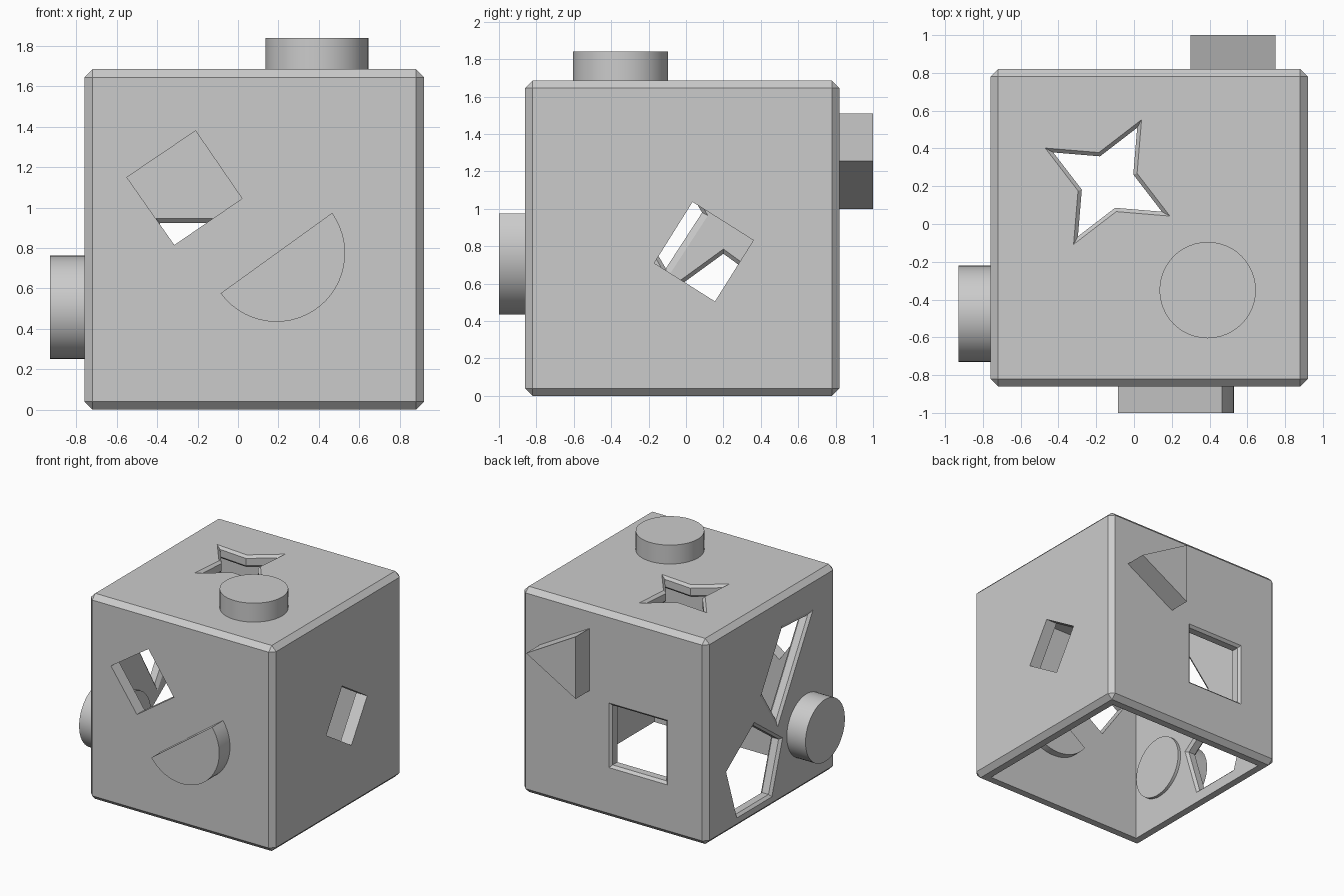
import bpy, bmesh, math

if "Cube" in bpy.data.objects:
    bpy.data.objects.remove(bpy.data.objects["Cube"])

X0, X1, Y0, Y1, H, T = -0.76, 0.92, -0.86, 0.82, 1.685, 0.10


def loft(name, axis, pts, layers):
    """Prism of a 2D outline along an axis; layers are (position, scale)."""
    cu = sum(p[0] for p in pts) / len(pts)
    cv = sum(p[1] for p in pts) / len(pts)
    place = {'x': lambda u, v, d: (d, u, v),
             'y': lambda u, v, d: (u, d, v),
             'z': lambda u, v, d: (u, v, d)}[axis]
    bm = bmesh.new()
    rings = [[bm.verts.new(place(cu + (u - cu) * k, cv + (v - cv) * k, d)) for u, v in pts]
             for d, k in layers]
    n = len(pts)
    for a, b in zip(rings, rings[1:]):
        for i in range(n):
            j = (i + 1) % n
            bm.faces.new((a[i], a[j], b[j], b[i]))
    bm.faces.new(rings[0])
    bm.faces.new(rings[-1])
    bmesh.ops.recalc_face_normals(bm, faces=bm.faces)
    me = bpy.data.meshes.new(name)
    bm.to_mesh(me)
    bm.free()
    ob = bpy.data.objects.new(name, me)
    bpy.context.collection.objects.link(ob)
    return ob


def arc(cu, cv, r, n, start=0.0, sweep=360.0):
    steps = n if sweep == 360 else n - 1
    return [(cu + r * math.cos(math.radians(start + sweep * i / steps)),
             cv + r * math.sin(math.radians(start + sweep * i / steps))) for i in range(n)]


def rect(u0, u1, v0, v1):
    return [(u0, v0), (u1, v0), (u1, v1), (u0, v1)]


def smooth(ob, angle=35):
    bpy.ops.object.select_all(action='DESELECT')
    ob.select_set(True)
    bpy.context.view_layer.objects.active = ob
    bpy.ops.object.shade_smooth_by_angle(angle=math.radians(angle))


# Hollow box, open underneath, with chamfered outer edges
box = loft("sorter_box", 'z', rect(X0, X1, Y0, Y1), [(0, 1), (H, 1)])
bev = box.modifiers.new("edges", 'BEVEL')
bev.width = 0.04
bev.segments = 1
cutters = [loft("cavity_cutter", 'z', rect(X0 + T, X1 - T, Y0 + T, Y1 - T), [(-0.3, 1), (H - T, 1)])]


def hole(name, axis, pts, face, inward, inradius=None):
    """Cutter through one wall; an inradius gives the hole chamfered rims."""
    k = 1 - 0.02 / inradius if inradius else 1
    steps = [(-0.05, 1), (0, 1), (0.02, k), (T - 0.02, k), (T, 1), (T + 0.03, 1)]
    if not inradius:
        steps = [steps[0], steps[-1]]
    cutters.append(loft(name, axis, pts, [(face + inward * d, s) for d, s in steps]))


# Holes: star on top, squares front / right / back, trapezoid and pentagon left
star = []
for i in range(4):
    for r, a in ((0.376, 61.4), (0.163, 106.4)):
        t = math.radians(a + 90 * i)
        star.append((-0.14 + r * math.cos(t), 0.222 + r * math.sin(t)))
hole("star_cutter", 'z', star, H, -1, 0.155)
hole("front_square_cutter", 'y', [(-0.55, 1.15), (-0.21, 1.38), (0.02, 1.045), (-0.315, 0.815)], Y0, 1)
hole("right_square_cutter", 'x', [(-0.17, 0.71), (0.035, 1.037), (0.36, 0.832), (0.155, 0.505)], X1, -1)
hole("back_square_cutter", 'y', rect(-0.405, 0.125, 0.415, 0.945), Y1, -1, 0.265)
hole("trapezoid_cutter", 'x', [(-0.1, 0.63), (0.117, 0.964), (-0.163, 1.442), (-0.56, 1.42)], X0, 1, 0.19)
hole("pentagon_cutter", 'x', arc(0.2, 0.4, 0.385, 5, 90), X0, 1, 0.31)

for c in cutters:
    m = box.modifiers.new(c.name, 'BOOLEAN')
    m.operation = 'DIFFERENCE'
    m.solver = 'EXACT'
    m.object = c

# Bake the cuts, then drop the cutters
dg = bpy.context.evaluated_depsgraph_get()
mesh = bpy.data.meshes.new_from_object(box.evaluated_get(dg))
box.modifiers.clear()
box.data = mesh
for c in cutters:
    bpy.data.objects.remove(c)

# Blocks stuck through the walls
smooth(loft("top_round_block", 'z', arc(0.39, -0.35, 0.255, 48), [(1.54, 1), (1.84, 1)]))
smooth(loft("left_round_block", 'x', arc(-0.475, 0.507, 0.255, 48), [(-0.93, 1), (-0.635, 1)]))
smooth(loft("half_round_block", 'y', arc(0.19, 0.775, 0.34, 28, 35.8, -180), [(-1.0, 1), (-0.70, 1)]))
loft("triangle_block", 'y', [(0.30, 1.0), (0.75, 1.255), (0.30, 1.51)], [(0.70, 1), (1.0, 1)])
